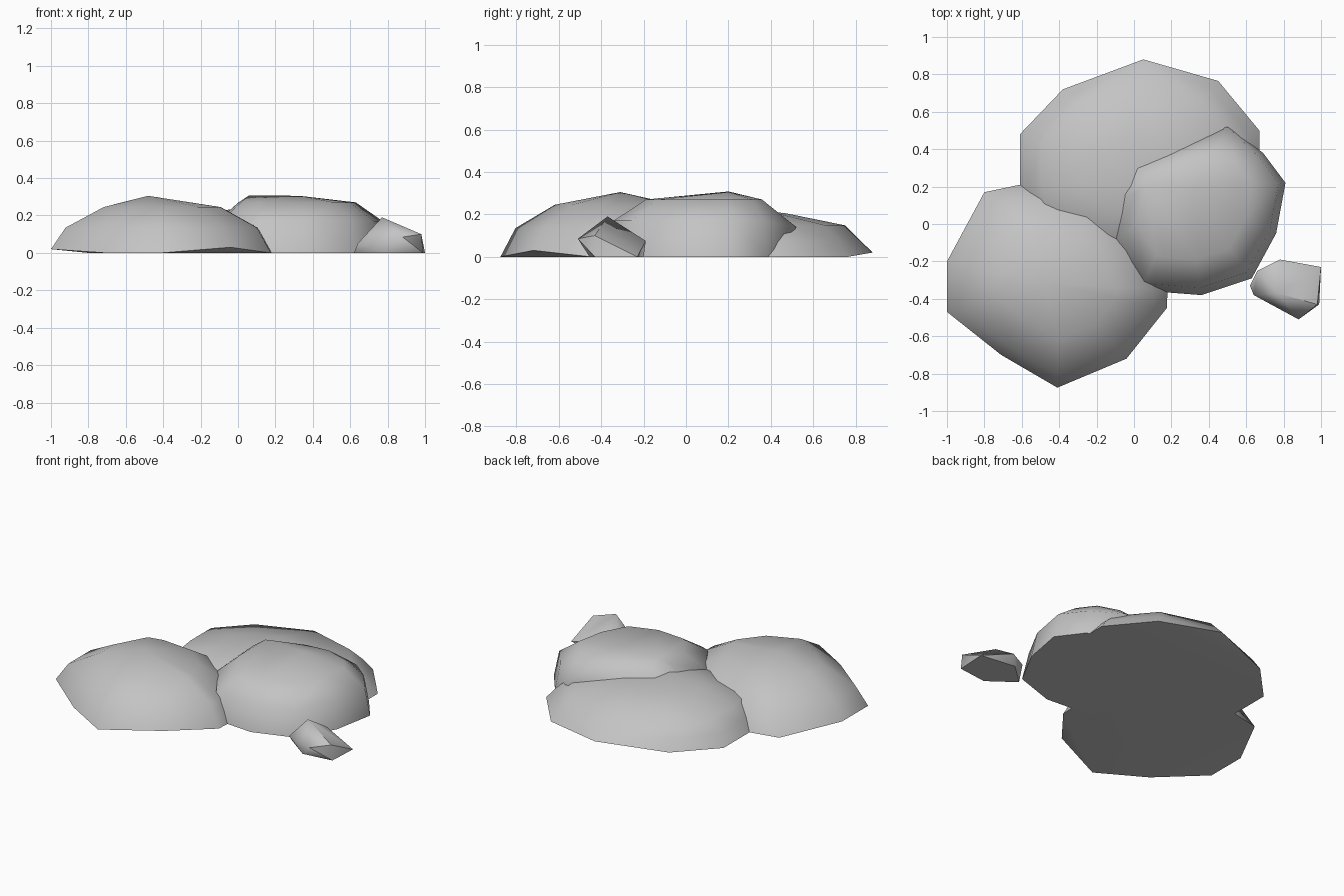
import bpy, bmesh, math
from mathutils import Vector

cube = bpy.data.objects.get("Cube")
if cube:
    bpy.data.objects.remove(cube, do_unlink=True)

stone = bpy.data.materials.new("stone_grey")
stone.use_nodes = True
GREY = (0.55, 0.55, 0.55, 1)
stone.diffuse_color = GREY
stone.node_tree.nodes["Principled BSDF"].inputs["Base Color"].default_value = GREY


def hull_object(name, points):
    """Wrap a cloud of points in a convex, smooth-shaded stone."""
    bm = bmesh.new()
    for p in points:
        bm.verts.new(p)
    res = bmesh.ops.convex_hull(bm, input=bm.verts[:])
    loose = {g for g in res["geom_interior"] + res["geom_unused"]
             if isinstance(g, bmesh.types.BMVert)}
    bmesh.ops.delete(bm, geom=list(loose), context='VERTS')
    bmesh.ops.recalc_face_normals(bm, faces=bm.faces[:])
    mesh = bpy.data.meshes.new(name)
    bm.to_mesh(mesh)
    bm.free()
    obj = bpy.data.objects.new(name, mesh)
    mesh.materials.append(stone)
    bpy.context.collection.objects.link(obj)
    bpy.ops.object.select_all(action='DESELECT')
    obj.select_set(True)
    bpy.context.view_layer.objects.active = obj
    bpy.ops.object.shade_smooth_by_angle(angle=math.radians(50))


def boulder(name, outline, centre, profile, crest):
    """Rim outline shrunk toward a centre in steps of (fraction, height), plus crest corners."""
    points = list(crest)
    for p in outline:
        rim = Vector((p[0], p[1], p[2] if len(p) > 2 else 0))
        points.append(rim)
        for f, z in profile:
            q = rim.xy.lerp(Vector(centre), f)
            points.append((q.x, q.y, z))
    hull_object(name, points)


# Front left boulder
boulder("front_left_boulder",
        [(-1, -.2, .02), (-.8, .17), (-.61, .21), (-.2, .17), (.08, -.08),
         (.18, -.35), (.175, -.45), (-.04, -.72, .03), (-.41, -.875),
         (-.71, -.7), (-1, -.47, .02)],
        (-.4, -.33), [(.13, .135), (.47, .245)],
        [(-.48, -.31, .305), (-.64, -.25, .265)])

# Tall boulder on the right
boulder("right_boulder",
        [(.81, .22), (.69, .38), (.48, .45), (.25, .43), (-.05, .33), (-.14, .15),
         (-.12, -.1), (.04, -.34), (.1, -.36), (.36, -.38), (.63, -.29), (.76, -.05)],
        (.28, .18), [(.07, .17), (.34, .27)],
        [(.06, .2, .308), (.33, .2, .305), (.5, .52, .14)])

# Broad low boulder at the back
boulder("back_boulder",
        [(.05, .88, .02), (.45, .765), (.67, .5), (.67, .25), (.4, -.2), (-.2, -.25),
         (-.58, 0), (-.61, .21), (-.61, .48), (-.38, .72)],
        (-.04, .23), [(.08, .07), (.2, .148), (.63, .205)],
        [(-.02, .2, .235)])

# Small loose stone: crest, upper corners, then ground corners
hull_object("small_stone",
            [(.77, -.37, .19), (.88, -.51, .085), (.98, -.43, .1), (.66, -.25, .07),
             (.64, -.38, .05), (.78, -.19, .075),
             (.99, -.43, 0), (1, -.23, 0), (.62, -.33, 0), (.79, -.455, 0), (.76, -.2, 0)])
